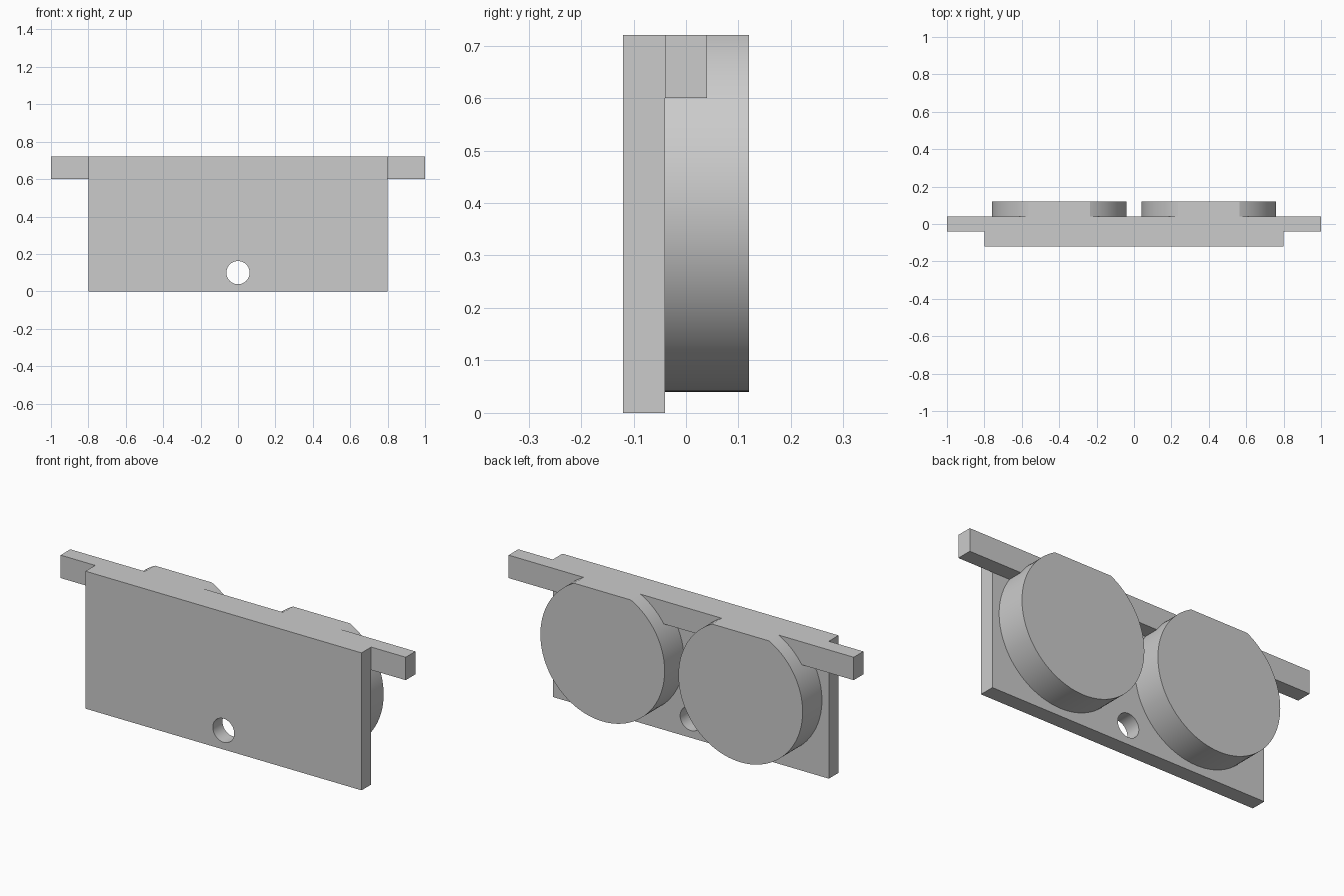
import bpy, bmesh, math
from mathutils import Matrix

cube = bpy.data.objects.get("Cube")
if cube:
    bpy.data.objects.remove(cube, do_unlink=True)

TOP = 0.72

grey = bpy.data.materials.new("plain grey")
grey.use_nodes = True
color = (0.6, 0.6, 0.6, 1)
grey.diffuse_color = color
grey.node_tree.nodes["Principled BSDF"].inputs["Base Color"].default_value = color


def finish(name, bm):
    mesh = bpy.data.meshes.new(name)
    bm.to_mesh(mesh)
    bm.free()
    mesh.materials.append(grey)
    obj = bpy.data.objects.new(name, mesh)
    bpy.context.collection.objects.link(obj)
    return obj


def box(name, half_x, y0, y1, z0, z1):
    bm = bmesh.new()
    bmesh.ops.create_cube(bm, size=1)
    bmesh.ops.scale(bm, vec=(2 * half_x, y1 - y0, z1 - z0), verts=bm.verts)
    bmesh.ops.translate(bm, vec=(0, (y0 + y1) / 2, (z0 + z1) / 2), verts=bm.verts)
    return finish(name, bm)


def disc(name, x, z, radius, y0, y1, top=None):
    """Cylinder along y, optionally cut flat at height top."""
    bm = bmesh.new()
    bmesh.ops.create_cone(bm, cap_ends=True, segments=96, radius1=radius,
                          radius2=radius, depth=y1 - y0,
                          matrix=Matrix.Translation((x, (y0 + y1) / 2, z))
                          @ Matrix.Rotation(math.pi / 2, 4, "X"))
    if top is not None:
        cut = bmesh.ops.bisect_plane(bm, geom=bm.verts[:] + bm.edges[:] + bm.faces[:],
                                     plane_co=(0, 0, top), plane_no=(0, 0, 1),
                                     clear_outer=True)
        rim = [e for e in cut["geom_cut"] if isinstance(e, bmesh.types.BMEdge)]
        bmesh.ops.holes_fill(bm, edges=rim)
        bmesh.ops.recalc_face_normals(bm, faces=bm.faces)
    return finish(name, bm)


def smooth(obj):
    bpy.ops.object.select_all(action="DESELECT")
    obj.select_set(True)
    bpy.context.view_layer.objects.active = obj
    bpy.ops.object.shade_smooth_by_angle(angle=math.radians(25))


# Front plate with a round hole near its lower edge
plate = box("front_plate", 0.8, -0.12, -0.04, 0, TOP)
cutter = disc("hole_cutter", 0, 0.1, 0.062, -0.2, 0.2)
cutter.hide_render = True
hole = plate.modifiers.new("hole", "BOOLEAN")
hole.object = cutter
hole.operation = "DIFFERENCE"
hole.solver = "EXACT"
bpy.context.view_layer.objects.active = plate
bpy.ops.object.modifier_apply(modifier="hole")
bpy.data.objects.remove(cutter, do_unlink=True)
smooth(plate)

# Hanging bar across the top
box("top_bar", 1, -0.04, 0.04, 0.6, TOP)

# Two back discs, cut flush with the top
for side, x in (("left", 0.4), ("right", -0.4)):
    smooth(disc(side + "_disc", x, 0.4, 0.36, -0.04, 0.12, TOP))
